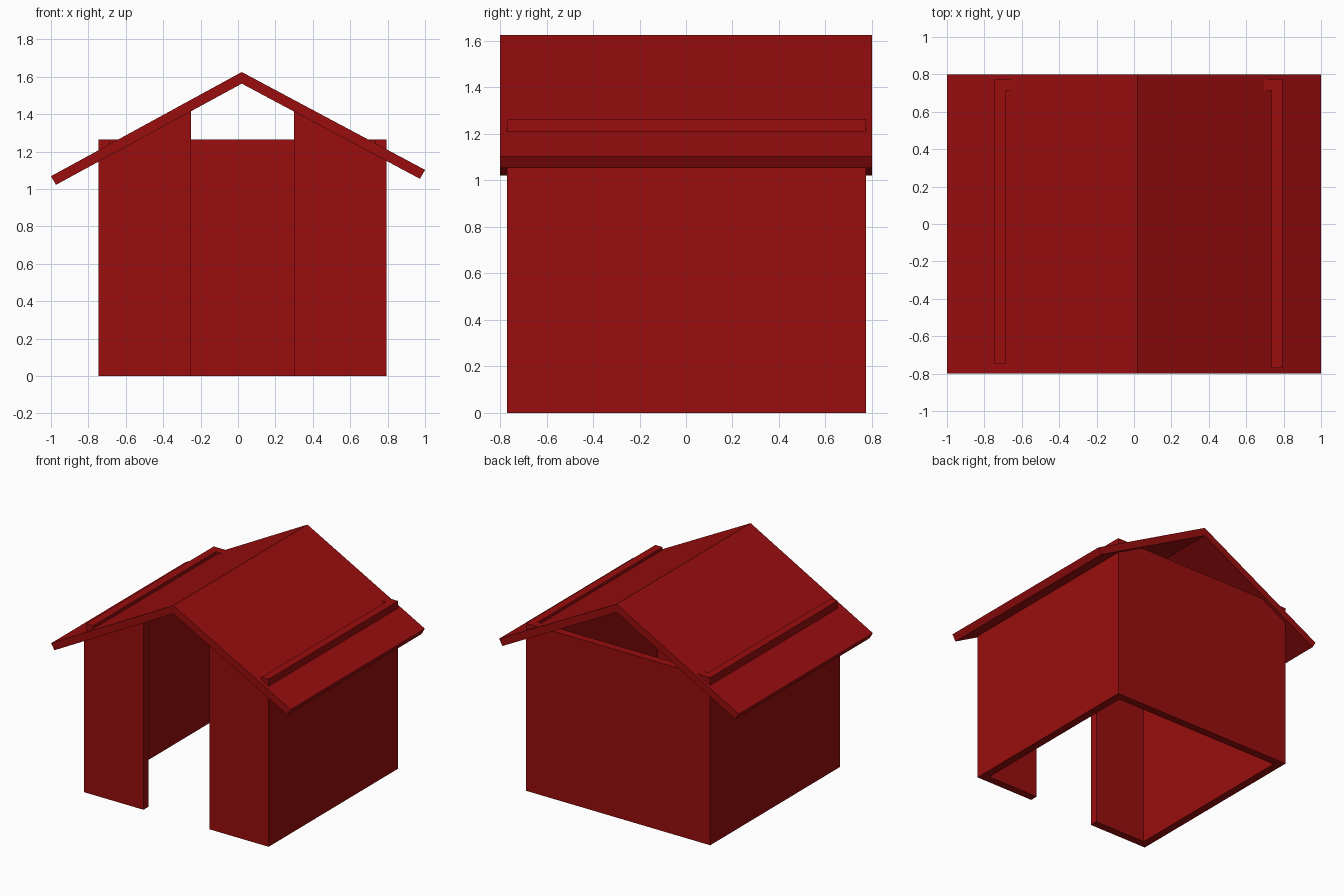
import bpy
import bmesh

cube = bpy.data.objects.get("Cube")
if cube:
    bpy.data.objects.remove(cube, do_unlink=True)

red = bpy.data.materials.new("barn_red")
red.use_nodes = True
colour = (0.32, 0.004, 0.0045, 1)
red.diffuse_color = colour
red.node_tree.nodes["Principled BSDF"].inputs["Base Color"].default_value = colour


def extrude_profile(name, points, y0, y1):
    """Sweep a flat x-z outline from y0 to y1."""
    bm = bmesh.new()
    face = bm.faces.new([bm.verts.new((x, y0, z)) for x, z in points])
    swept = bmesh.ops.extrude_face_region(bm, geom=[face])
    moved = [v for v in swept["geom"] if isinstance(v, bmesh.types.BMVert)]
    bmesh.ops.translate(bm, verts=moved, vec=(0, y1 - y0, 0))
    bmesh.ops.recalc_face_normals(bm, faces=bm.faces)
    mesh = bpy.data.meshes.new(name)
    bm.to_mesh(mesh)
    bm.free()
    mesh.materials.append(red)
    obj = bpy.data.objects.new(name, mesh)
    bpy.context.collection.objects.link(obj)
    return obj


def wall(name, x0, x1, y0, y1, top):
    return extrude_profile(name, [(x0, 0), (x1, 0), (x1, top), (x0, top)], y0, y1)


LEFT, RIGHT, BACK, FRONT = 0.795, -0.745, 0.775, -0.77
TOP, THICK = 1.265, 0.06

# Walls with flat tops that poke through the roof
wall("left_wall", LEFT - THICK, LEFT, FRONT, BACK, TOP)
wall("right_wall", RIGHT, RIGHT + THICK, FRONT + 0.025, BACK, TOP)
wall("back_wall", RIGHT, LEFT, BACK - THICK, BACK, TOP)


# Front panels beside the doorway, with tops following the roof pitch
def under_roof(x):
    return 1.585 - 0.54 * abs(x - 0.02)


for name, x0, x1 in (("front_right_panel", RIGHT, -0.25),
                     ("front_left_panel", 0.30, LEFT)):
    extrude_profile(name, [(x0, 0), (x1, 0), (x1, under_roof(x1)),
                           (x0, under_roof(x0))], FRONT, FRONT + THICK)

# Pitched roof with square-cut eaves
roof = [(-1, 1.068), (-0.973, 1.022), (0.02, 1.563),
        (0.973, 1.054), (1, 1.102), (0.02, 1.625)]
extrude_profile("roof", roof, -0.8, 0.8)
